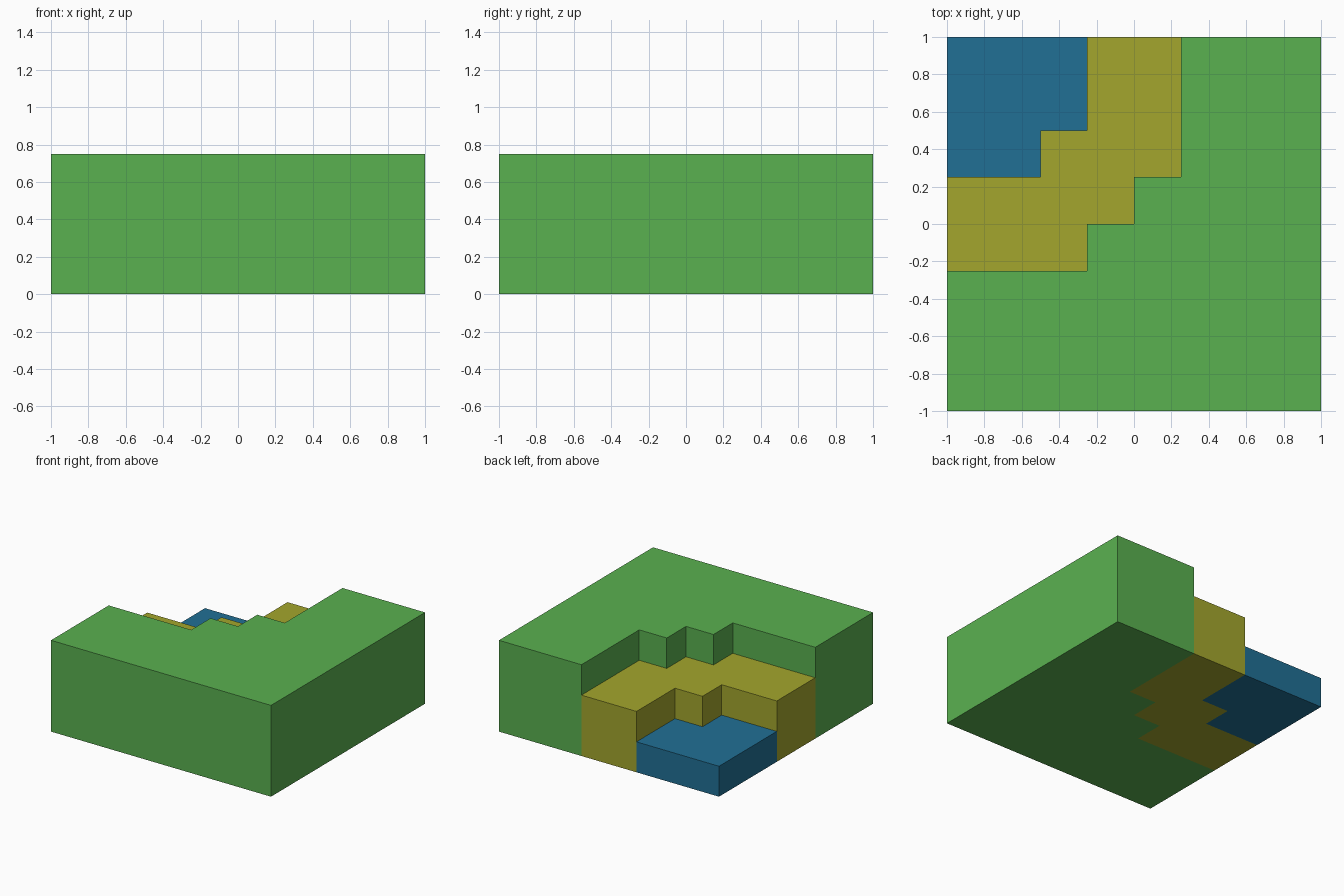
import bpy, bmesh

if "Cube" in bpy.data.objects:
    bpy.data.objects.remove(bpy.data.objects["Cube"])


def linear(c):
    c /= 255
    return c / 12.92 if c <= 0.04045 else ((c + 0.055) / 1.055) ** 2.4


def material(name, rgb):
    mat = bpy.data.materials.new(name)
    mat.diffuse_color = (*[linear(c) for c in rgb], 1)
    mat.use_nodes = True
    mat.node_tree.nodes["Principled BSDF"].inputs["Base Color"].default_value = mat.diffuse_color
    return mat


def prism(name, outline, height, mat):
    """Extrude a counter-clockwise ground outline up to the given height."""
    bm = bmesh.new()
    base = bm.faces.new([bm.verts.new((x, y, 0)) for x, y in outline])
    top = bmesh.ops.extrude_face_region(bm, geom=[base], use_keep_orig=True)["geom"]
    bmesh.ops.translate(bm, vec=(0, 0, height),
                        verts=[v for v in top if isinstance(v, bmesh.types.BMVert)])
    bmesh.ops.recalc_face_normals(bm, faces=bm.faces)
    mesh = bpy.data.meshes.new(name)
    bm.to_mesh(mesh)
    bm.free()
    mesh.materials.append(mat)
    obj = bpy.data.objects.new(name, mesh)
    bpy.context.collection.objects.link(obj)


# Stepped boundaries between the terraces, from the left edge to the back edge
inner = [(-1, 0.25), (-0.5, 0.25), (-0.5, 0.5), (-0.25, 0.5), (-0.25, 1)]
outer = [(-1, -0.25), (-0.25, -0.25), (-0.25, 0), (0, 0),
         (0, 0.25), (0.25, 0.25), (0.25, 1)]

# Water in the corner, sandy shore around it, grass on the high ground
prism("water", inner + [(-1, 1)], 0.25, material("blue", (33, 112, 149)))
prism("shore", outer + inner[::-1], 0.5, material("sand_yellow", (163, 166, 45)))
prism("grass", [(-1, -1), (1, -1), (1, 1)] + outer[::-1], 0.75,
      material("green", (90, 177, 80)))
